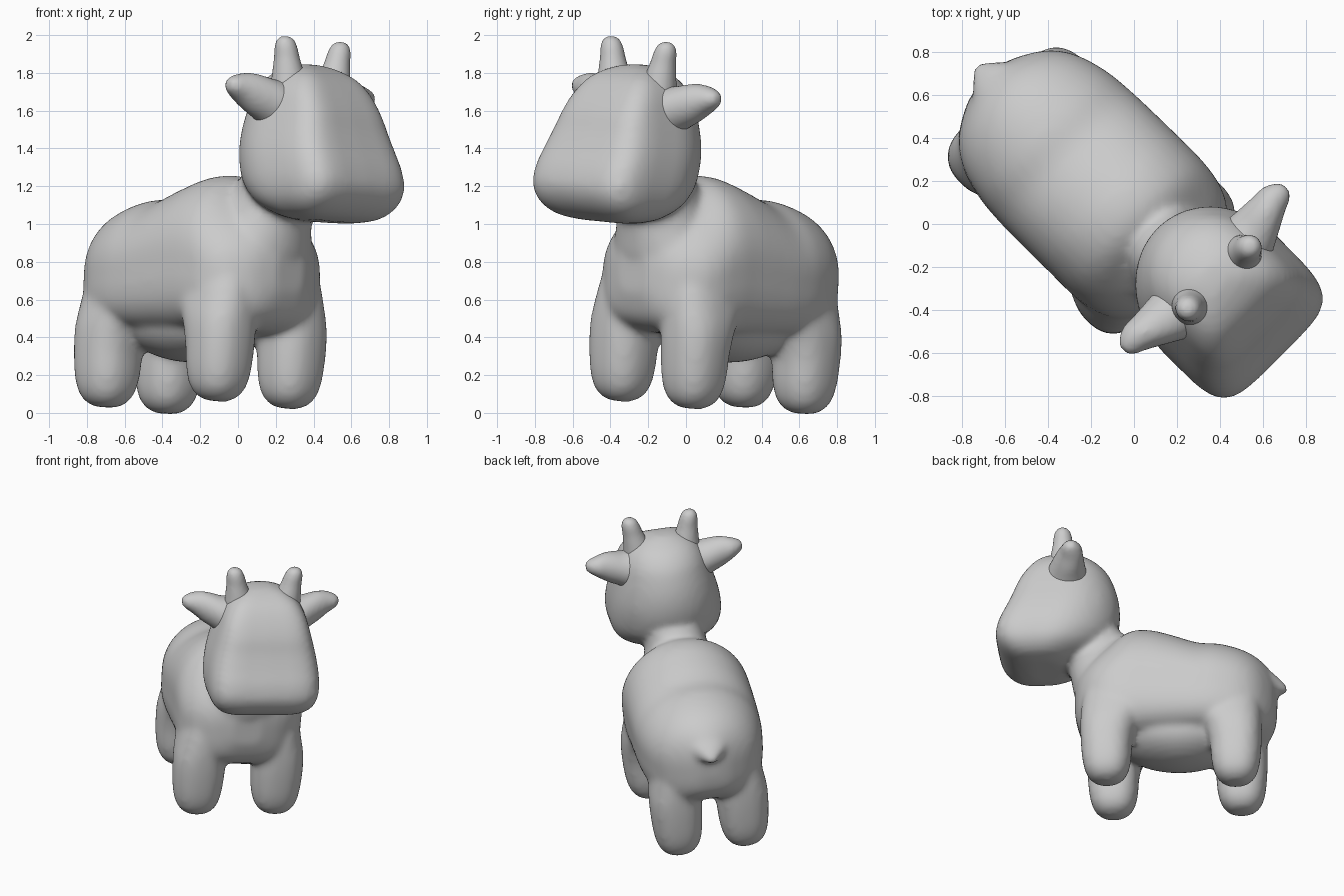
import bpy, bmesh, math
from mathutils import Matrix, Vector

if "Cube" in bpy.data.objects:
    bpy.data.objects.remove(bpy.data.objects["Cube"])

# Work frame: X forward (nose), Y animal's left, Z up; then turned and tilted into place
PLACE = (Matrix.Rotation(math.radians(-45), 4, 'Z') @ Matrix.Translation((0, -0.059, 0))
         @ Matrix.Rotation(math.radians(-4.25), 4, 'X'))
HEAD = 0.018   # sideways offset of the head


def spline(rows, sub=4):
    """Catmull-Rom resampling of section rows."""
    out = []
    for i in range(len(rows) - 1):
        p0, p1 = rows[max(i - 1, 0)], rows[i]
        p2, p3 = rows[i + 1], rows[min(i + 2, len(rows) - 1)]
        for k in range(sub):
            t = k / sub
            out.append([b + 0.5 * t * (c - a + t * (2*a - 5*b + 4*c - d + t * (3*(b - c) + d - a)))
                        for a, b, c, d in zip(p0, p1, p2, p3)])
    return out + [list(rows[-1])]


def oval(lo, hi, mid, w, n_lo, n_hi, count=40):
    """Superellipse: first coordinate lo..hi, second mid-w..mid+w."""
    pts = []
    for i in range(count):
        a = 2 * math.pi * i / count
        c, s = math.cos(a), math.sin(a)
        n = n_hi if c > 0 else n_lo
        u = math.copysign(abs(c) ** (2 / n), c)
        v = math.copysign(abs(s) ** (2 / n), s)
        pts.append(((lo + hi) / 2 + u * (hi - lo) / 2, mid + v * w))
    return pts


def loft(bm, rows, to3d, n_lo=2, n_hi=2):
    """rows: (position, lo, hi, mid, half width)."""
    rings = []
    for p, lo, hi, mid, w in spline(rows):
        rings.append([bm.verts.new(to3d(p, a, b)) for a, b in oval(lo, hi, mid, w, n_lo, n_hi)])
    for r0, r1 in zip(rings, rings[1:]):
        for i in range(len(r0)):
            j = (i + 1) % len(r0)
            bm.faces.new((r0[i], r0[j], r1[j], r1[i]))
    bm.faces.new(rings[0])
    bm.faces.new(rings[-1])


def finish(name, bm, voxel, smooth):
    bmesh.ops.recalc_face_normals(bm, faces=bm.faces)
    bm.transform(PLACE)
    me = bpy.data.meshes.new(name)
    bm.to_mesh(me)
    bm.free()
    for p in me.polygons:
        p.use_smooth = True
    ob = bpy.data.objects.new(name, me)
    bpy.context.collection.objects.link(ob)
    m = ob.modifiers.new("blend", 'REMESH')
    m.mode = 'VOXEL'
    m.voxel_size = voxel
    m.use_smooth_shade = True
    m = ob.modifiers.new("soften", 'SMOOTH')
    m.factor = 0.5
    m.iterations = smooth
    return ob


across = lambda p, a, b: Vector((p, b, a))    # slices along the body
level = lambda p, a, b: Vector((a, b, p))     # horizontal slices
side = lambda p, a, b: Vector((b, p, a))      # slices going sideways

body = bmesh.new()

# torso: position, bottom, top, mid, half width
loft(body, [(-0.968, .66, .84, 0, .06), (-0.945, .54, .92, 0, .15), (-0.86, .45, 1.015, 0, .29),
            (-0.75, .42, 1.08, 0, .37), (-0.60, .41, 1.125, 0, .415), (-0.45, .41, 1.14, 0, .43),
            (-0.28, .41, 1.205, 0, .433), (-0.12, .41, 1.255, 0, .433), (0.02, .41, 1.245, 0, .432),
            (0.15, .42, 1.14, 0, .415), (0.26, .44, 1.05, 0, .36), (0.35, .51, .98, 0, .24),
            (0.395, .64, .90, 0, .10)], across, 3.7, 2)

# belly bulge
loft(body, [(-0.72, .42, .50, 0, .06), (-0.66, .36, .6, 0, .18), (-0.5, .29, .65, 0, .28),
            (-0.3, .268, .65, 0, .30), (-0.1, .30, .65, 0, .28), (0.04, .36, .6, 0, .18),
            (0.1, .42, .5, 0, .06)], across)

# neck: height, back, front, mid, half width
loft(body, [(.74, -.2, .37, 0, .36), (.84, -.18, .405, 0, .33), (.92, -.15, .42, 0, .295),
            (1.00, -.11, .435, 0, .255), (1.10, -.05, .47, .005, .215), (1.22, .03, .48, .01, .195),
            (1.34, .14, .5, HEAD, .2)], level)

# head
loft(body, [(1.018, .48, .70, HEAD, .17), (1.045, .38, .80, HEAD, .28),
            (1.11, .24, .882, HEAD, .35), (1.20, .145, .921, HEAD, .377),
            (1.30, .105, .902, HEAD, .377), (1.40, .09, .855, HEAD, .362),
            (1.50, .095, .81, HEAD, .337), (1.60, .118, .772, HEAD, .308),
            (1.70, .16, .712, HEAD, .273), (1.78, .235, .64, HEAD, .215),
            (1.83, .33, .55, HEAD, .13), (1.85, .39, .48, HEAD, .05)], level, 2, 5)

# four legs, widening towards the belly at the top
for x, y, z, fore, aft in ((.165, .268, .043, 0, 1), (-.707, .228, .013, 1, 0)):
    for sgn in (1, -1):
        prof = [(0, .05, 0), (.02, .095, 0), (.07, .137, 0), (.16, .162, 0), (.30, .174, 0),
                (.42, .177, .03), (.52, .174, .09), (.62, .164, .12), (.72, .145, .12),
                (.82, .10, .08)]
        loft(body, [(z + h, x - r - f * aft, x + r + f * fore,
                     sgn * (y - max(0, h - .4) * .12), r) for h, r, f in prof], level, 2.4, 2.4)

# tail nub
loft(body, [(-.88, .78, .98, 0, .14), (-.95, .785, .92, 0, .115), (-1.0, .785, .875, 0, .07),
            (-1.04, .78, .835, 0, .03)], across)
finish("body", body, 0.02, 10)

for label, sgn in (("left", 1), ("right", -1)):
    # ear: sideways offset, bottom, top, fore-aft centre, half thickness
    ear = bmesh.new()
    loft(ear, [(HEAD + sgn * t, lo, hi, m, w) for t, lo, hi, m, w in
               ((.18, 1.47, 1.75, .43, .14), (.27, 1.50, 1.755, .425, .13),
                (.34, 1.54, 1.77, .41, .11), (.40, 1.575, 1.777, .395, .092),
                (.46, 1.62, 1.768, .38, .075), (.51, 1.655, 1.75, .38, .052),
                (.537, 1.68, 1.73, .38, .025))], side)
    finish("ear_" + label, ear, 0.015, 4)

    # horn
    horn = bmesh.new()
    loft(horn, [(h, .457 - r, .457 + r, HEAD + sgn * t, r) for h, t, r in
                ((1.72, .16, .10), (1.80, .174, .084), (1.87, .188, .069), (1.93, .20, .06),
                 (1.967, .205, .045), (1.985, .207, .02))], level)
    finish("horn_" + label, horn, 0.012, 3)
